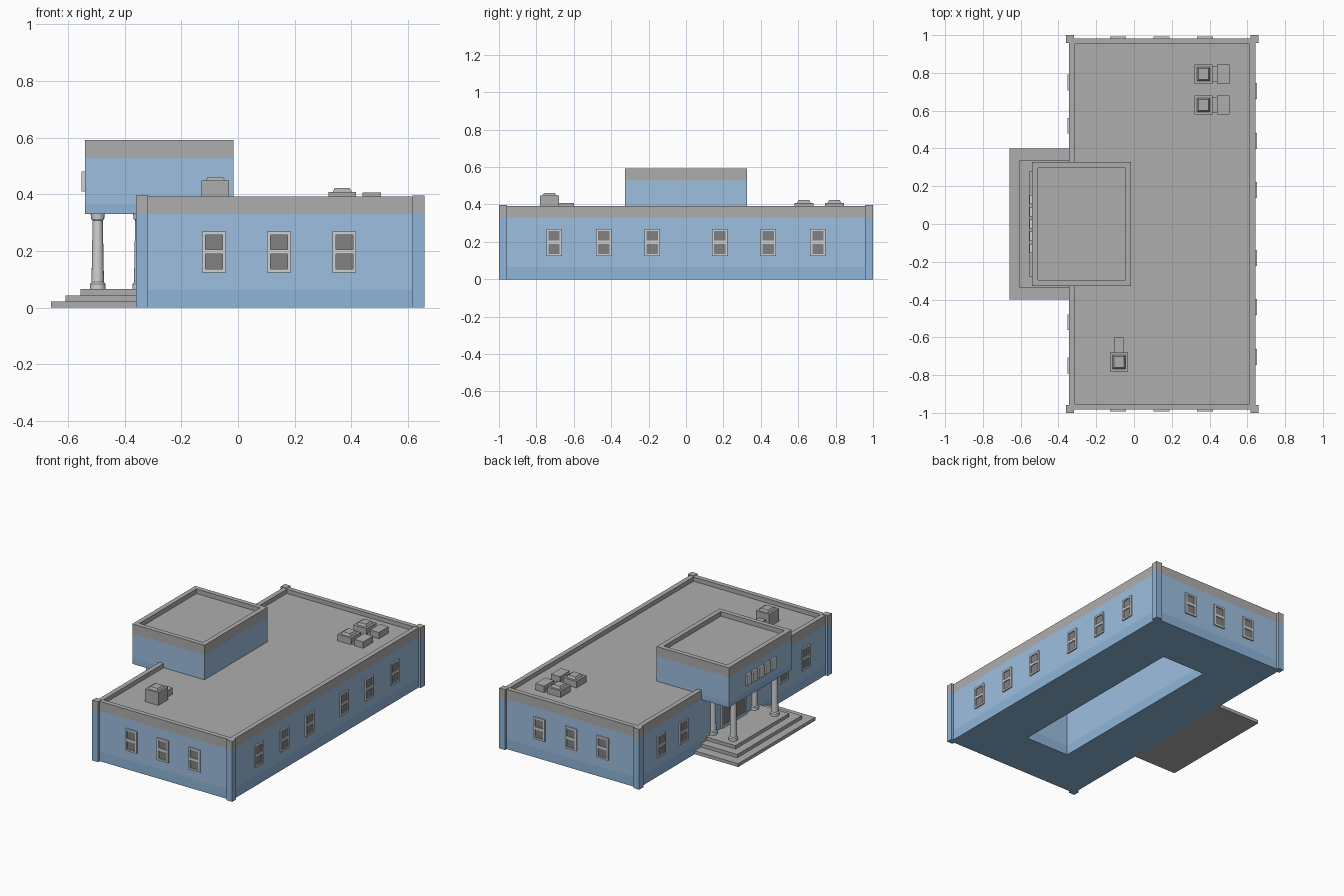
import bpy, bmesh
from math import pi
from mathutils import Matrix

if "Cube" in bpy.data.objects:
    bpy.data.objects.remove(bpy.data.objects["Cube"])


def mat(name, col):
    m = bpy.data.materials.new(name)
    m.diffuse_color = (*col, 1)
    m.use_nodes = True
    m.node_tree.nodes["Principled BSDF"].inputs["Base Color"].default_value = m.diffuse_color
    return m


BLUE = mat("wall_blue", (0.34, 0.52, 0.74))
DARK = mat("plinth_blue", (0.27, 0.46, 0.69))
GREY = mat("stone_grey", (0.42, 0.42, 0.42))
LIGHT = mat("trim_light", (0.62, 0.64, 0.66))
GLASS = mat("pane_grey", (0.22, 0.22, 0.22))


def finish(name, bm, mats):
    bmesh.ops.recalc_face_normals(bm, faces=bm.faces)
    me = bpy.data.meshes.new(name)
    bm.to_mesh(me)
    bm.free()
    for m in mats:
        me.materials.append(m)
    ob = bpy.data.objects.new(name, me)
    bpy.context.collection.objects.link(ob)
    return ob


def loft(name, rings, mats, idx=None):
    """Closed solid through stacked rectangles ((x0, x1, y0, y1), z)."""
    bm = bmesh.new()
    loops = [[bm.verts.new((x, y, z)) for x, y in ((r[0], r[2]), (r[1], r[2]), (r[1], r[3]), (r[0], r[3]))]
             for r, z in rings]
    idx = idx or [0] * (len(rings) - 1)
    for a, b, m in zip(loops, loops[1:], idx):
        for i in range(4):
            j = (i + 1) % 4
            bm.faces.new((a[i], a[j], b[j], b[i])).material_index = m
    bm.faces.new(loops[0]).material_index = idx[0]
    bm.faces.new(loops[-1]).material_index = idx[-1]
    return finish(name, bm, mats)


def inset(r, d):
    return (r[0] + d, r[1] - d, r[2] + d, r[3] - d)


def boxes(name, items, m):
    """One mesh of several boxes (x0, x1, y0, y1, z0, z1)."""
    bm = bmesh.new()
    for x0, x1, y0, y1, z0, z1 in items:
        bmesh.ops.create_cube(bm, size=1, matrix=Matrix.Translation(((x0 + x1) / 2, (y0 + y1) / 2, (z0 + z1) / 2))
                              @ Matrix.Diagonal((x1 - x0, y1 - y0, z1 - z0, 1)))
    return finish(name, bm, [m])


def lathe(name, profile, x, y, n=16):
    bm = bmesh.new()
    vs = [bm.verts.new((r, 0, z)) for r, z in profile]
    es = [bm.edges.new(p) for p in zip(vs, vs[1:])]
    bmesh.ops.spin(bm, geom=vs + es, cent=(0, 0, 0), axis=(0, 0, 1), angle=2 * pi, steps=n)
    bmesh.ops.remove_doubles(bm, verts=bm.verts, dist=1e-4)
    ob = finish(name, bm, [LIGHT])
    ob.location = (x, y, 0)
    bpy.context.view_layer.objects.active = ob
    ob.select_set(True)
    bpy.ops.object.shade_smooth_by_angle()
    ob.select_set(False)


# Main building: open pit underneath, banded walls, parapet and sunken roof
wall = (-0.343, 0.643, -0.983, 0.983)
pit = (-0.01, 0.31, -0.65, 0.65)
lip = inset(wall, 0.031)
loft("main_building", [(pit, 0.33), (pit, 0.065), (pit, 0), (wall, 0), (wall, 0.065), (wall, 0.33),
                       (wall, 0.393), (lip, 0.393), (lip, 0.365)],
     [DARK, BLUE, GREY], [1, 0, 0, 0, 1, 2, 2, 2])

# Corner pilasters
for x in (-0.339, 0.637):
    for y in (-0.979, 0.979):
        p = (x - 0.021, x + 0.021, y - 0.021, y + 0.021)
        loft("corner_pilaster", [(p, 0), (p, 0.33), (p, 0.396)], [DARK, GREY], [0, 1])

# Raised entrance block
tower = (-0.54, -0.015, -0.327, 0.327)
tlip = inset(tower, 0.031)
loft("entrance_tower", [(tower, 0.33), (tower, 0.367), (tower, 0.528), (tower, 0.592), (tlip, 0.592), (tlip, 0.562)],
     [DARK, BLUE, GREY], [0, 1, 2, 2, 2])

# Entrance steps
for x0, hw, z0, z1 in ((-0.66, 0.40, 0, 0.022), (-0.608, 0.335, 0.022, 0.044), (-0.555, 0.278, 0.044, 0.066)):
    boxes("entrance_step", [(x0, -0.34, -hw, hw, z0, z1)], GREY)

# Columns, free-standing and engaged with the wall
column = [(0, 0.066), (0.028, 0.066), (0.028, 0.084), (0.022, 0.09), (0.018, 0.308),
          (0.023, 0.314), (0.025, 0.33), (0, 0.33)]
for x in (-0.495, -0.345):
    for y in (-0.215, 0.215):
        lathe("entrance_column", column, x, y)


# Double-pane windows; local outside is -y
def window(x, y, rot):
    parts = [boxes("window_frame", [(-0.042, -0.03, -0.009, 0.01, 0.125, 0.269), (0.03, 0.042, -0.009, 0.01, 0.125, 0.269),
                                    (-0.03, 0.03, -0.009, 0.01, 0.125, 0.136), (-0.03, 0.03, -0.009, 0.01, 0.189, 0.206),
                                    (-0.03, 0.03, -0.009, 0.01, 0.257, 0.269)], LIGHT),
             boxes("window_pane", [(-0.03, 0.03, -0.003, 0.01, 0.136, 0.257)], GLASS)]
    for o in parts:
        o.location = (x, y, 0)
        o.rotation_euler.z = rot


for x in (-0.085, 0.145, 0.375):
    window(x, wall[2], 0)
    window(x, wall[3], pi)
for s in (-1, 1):
    for y in (0.18, 0.44, 0.705):
        window(wall[1], s * y, pi / 2)
    for y in (0.52, 0.75):
        window(wall[0], s * y, -pi / 2)

# Entrance double door
X0, X1 = -0.354, -0.335
boxes("door_frame", [(X0, X1, y - 0.007, y + 0.007, 0.066, 0.27) for y in (-0.12, 0, 0.12)]
      + [(X0, X1, -0.127, 0.127, z - 0.007, z + 0.007) for z in (0.073, 0.21, 0.27)], LIGHT)
boxes("door_panes", [(-0.347, X1, -0.12, 0.12, 0.066, 0.27)], GLASS)

# Plain sign blocks on the tower front
boxes("sign_blocks", [(-0.553, -0.535, y - 0.024, y + 0.024, 0.41, 0.48)
                      for y in (-0.13, -0.065, 0, 0.065, 0.13)], LIGHT)


# Rooftop ventilation units with stepped caps
def vent(x, y, h, top):
    b = (x - 0.048, x + 0.048, y - 0.051, y + 0.051)
    loft("roof_vent", [(b, 0.36), (b, h), (inset(b, 0.014), h), (inset(b, 0.022), top),
                       (inset(b, 0.028), top)], [GREY])


vent(-0.08, -0.73, 0.449, 0.462)
boxes("vent_duct", [(-0.105, -0.055, -0.69, -0.60, 0.36, 0.408)], GREY)
for y in (0.63, 0.793):
    vent(0.368, y, 0.408, 0.423)
    boxes("vent_side_box", [(0.44, 0.505, y - 0.051, y + 0.051, 0.36, 0.407),
                            (0.41, 0.445, y - 0.04, y + 0.04, 0.36, 0.38)], GREY)
